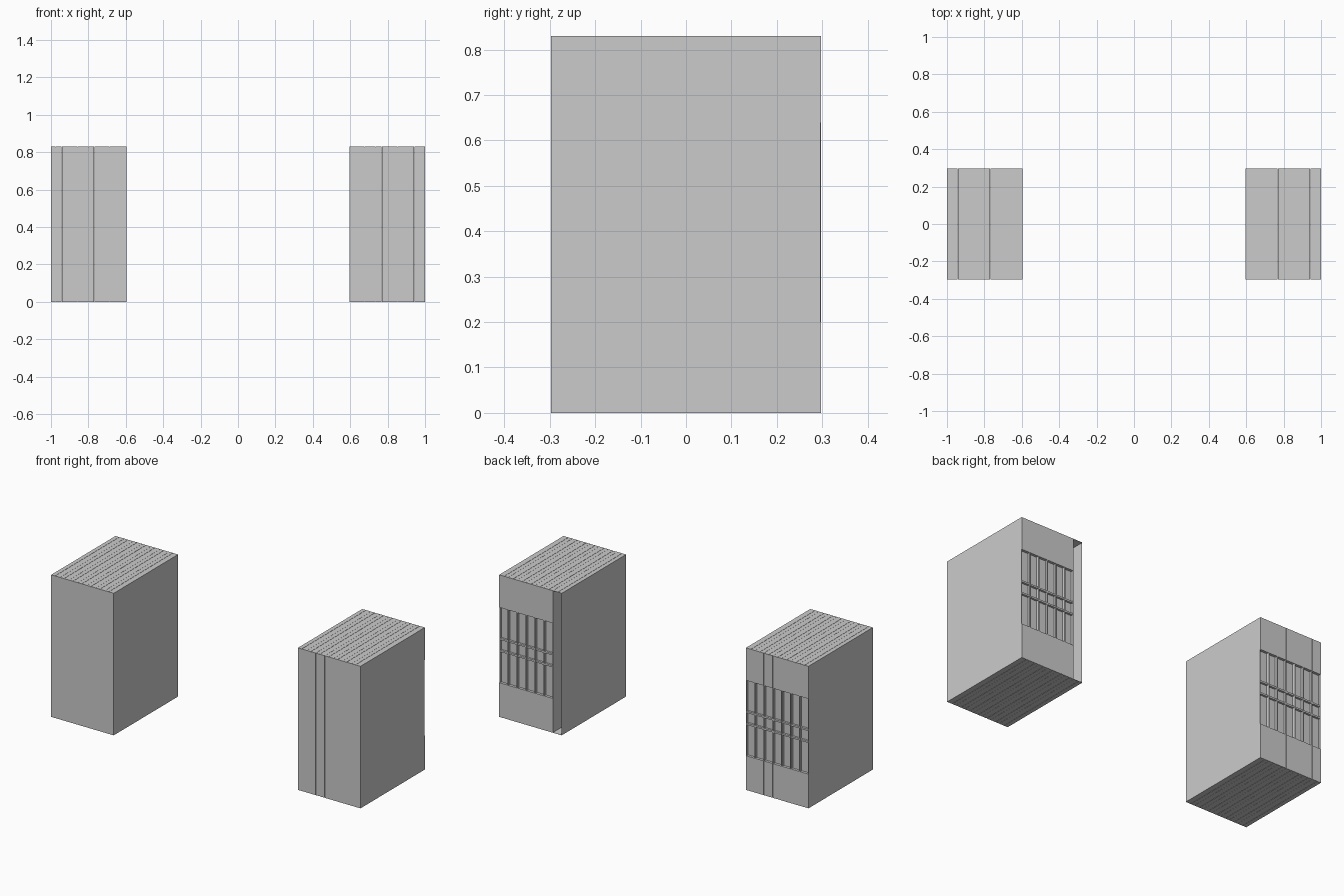
import bpy, bmesh

if "Cube" in bpy.data.objects:
    bpy.data.objects.remove(bpy.data.objects["Cube"])

PITCH = 0.405 / 7          # seven slabs per stack
W = PITCH - 0.0008         # slab width, leaving a hairline seam
Y0, Y1, H = -0.297, 0.297, 0.83
CAP = 0.0015               # thickness of the top and bottom strips
REC = 0.015                # depth of the rear recess


def add_box(bm, x, y, z, skip_back=False):
    vs = [bm.verts.new((a, b, c)) for a in x for b in y for c in z]
    faces = [(0, 1, 3, 2), (4, 6, 7, 5), (0, 4, 5, 1), (0, 2, 6, 4), (1, 5, 7, 3)]
    if not skip_back:
        faces.append((2, 3, 7, 6))
    for f in faces:
        bm.faces.new([vs[i] for i in f])


def add_profile(bm, pts, x0, x1):
    a = [bm.verts.new((x0, y, z)) for y, z in pts]
    b = [bm.verts.new((x1, y, z)) for y, z in pts]
    n = len(pts)
    bm.faces.new(a)
    bm.faces.new(b[::-1])
    for i in range(n):
        j = (i + 1) % n
        bm.faces.new((a[i], b[i], b[j], a[j]))


def add_caps(bm):
    # paired strips with a lengthwise seam on top and bottom
    for x in ((0, 0.024), (0.0255, W)):
        add_box(bm, x, (Y0, Y1), (H - CAP, H))
        add_box(bm, x, (Y0, Y1), (0, CAP))


def finish(bm, name):
    bmesh.ops.recalc_face_normals(bm, faces=bm.faces)
    me = bpy.data.meshes.new(name)
    bm.to_mesh(me)
    bm.free()
    return me


# Closed slab: side profile with rear recess and two cross ridges
bm = bmesh.new()
yi = Y1 - REC
pts = [(Y0, CAP), (Y1, CAP), (Y1, 0.2), (yi, 0.2)]
for zc in (0.385, 0.455):
    pts += [(yi, zc - 0.005), (Y1 - 0.003, zc - 0.005),
            (Y1 - 0.003, zc + 0.005), (yi, zc + 0.005)]
pts += [(yi, 0.64), (Y1, 0.64), (Y1, H - CAP), (Y0, H - CAP)]
add_profile(bm, pts, 0, W)
# upright ribs at both sides of the recess
for x in ((0, 0.003), (W - 0.003, W)):
    add_box(bm, x, (yi, Y1 - 0.001), (0.2, 0.64))
add_caps(bm)
closed = finish(bm, "slab")

# Open slab: hollow shell without a rear panel
bm = bmesh.new()
add_box(bm, (0, W), (Y0, Y1), (CAP, H - CAP), skip_back=True)
add_caps(bm)
hollow = finish(bm, "open_slab")

# Two stacks of seven slabs
for side, start in (("left", -1.0), ("right", 0.595)):
    for i in range(7):
        is_open = side == "right" and i == 0
        name = f"{side}_{'open_slab' if is_open else 'slab'}_{i + 1}"
        ob = bpy.data.objects.new(name, hollow if is_open else closed)
        ob.location.x = start + i * PITCH + 0.0004
        bpy.context.collection.objects.link(ob)
